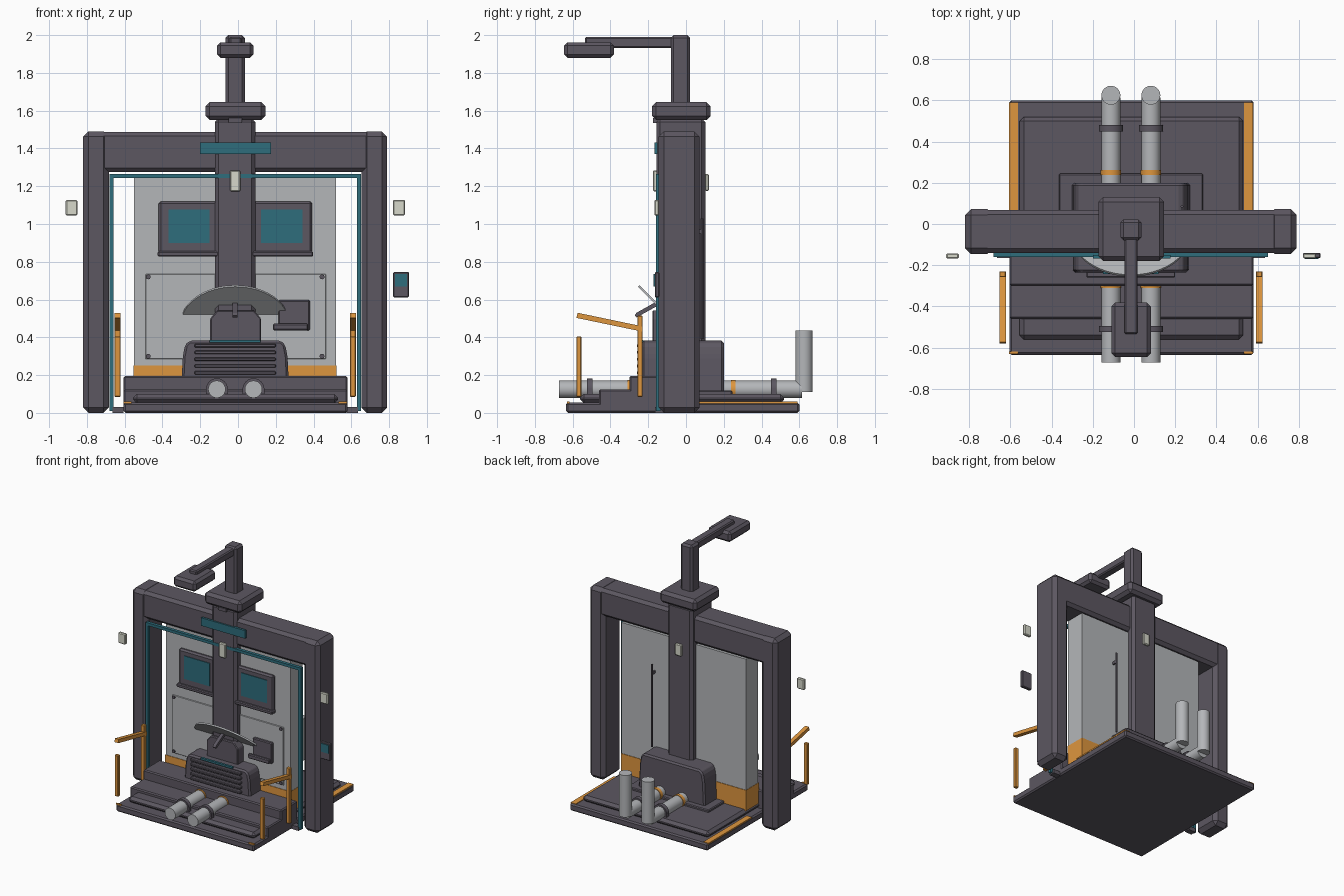
import bpy, bmesh, math
from mathutils import Vector, Matrix

if "Cube" in bpy.data.objects:
    bpy.data.objects.remove(bpy.data.objects["Cube"])


def material(name, r, g, b):
    lin = [((c / 255 + 0.055) / 1.055) ** 2.4 for c in (r, g, b)]
    m = bpy.data.materials.new(name)
    m.diffuse_color = (*lin, 1)
    m.use_nodes = True
    m.node_tree.nodes["Principled BSDF"].inputs["Base Color"].default_value = m.diffuse_color
    return m


DARK = material("charcoal", 92, 87, 97)
GREY = material("light_grey", 180, 182, 185)
TEAL = material("teal", 46, 109, 124)
ORANGE = material("orange", 222, 150, 62)
LAMP = material("lamp_white", 215, 216, 203)
CX = -0.015  # symmetry axis of the gate


def finish(name, bm, mat, bevel=0.0):
    if bevel:
        bmesh.ops.bevel(bm, geom=bm.edges[:], offset=bevel, segments=1, affect='EDGES', clamp_overlap=True)
    bmesh.ops.recalc_face_normals(bm, faces=bm.faces)
    me = bpy.data.meshes.new(name)
    bm.to_mesh(me)
    bm.free()
    me.materials.append(mat)
    ob = bpy.data.objects.new(name, me)
    bpy.context.collection.objects.link(ob)
    return ob


def box(name, x, y, z, mat, bevel=0.0, taper=0.0):
    """Box from (min, max) ranges; taper pulls the top in on all sides."""
    bm = bmesh.new()
    bmesh.ops.create_cube(bm, size=1)
    for v in bm.verts:
        top = v.co.z > 0
        for i, (a, b) in enumerate((x, y, z)):
            s = v.co[i]
            v.co[i] = (a + b) / 2 + s * (b - a) - (2 * s * taper if top and i < 2 else 0)
    return finish(name, bm, mat, bevel)


def prism(name, pts, axis, lo, hi, mat, bevel=0.0):
    """Extrude a 2D profile: axis 'x' uses (y, z) points, 'y' uses (x, z)."""
    bm = bmesh.new()
    place = (lambda p, d: (d, p[0], p[1])) if axis == 'x' else (lambda p, d: (p[0], d, p[1]))
    f = bm.faces.new([bm.verts.new(place(p, lo)) for p in pts])
    ext = bmesh.ops.extrude_face_region(bm, geom=[f])
    step = Vector((hi - lo, 0, 0)) if axis == 'x' else Vector((0, hi - lo, 0))
    bmesh.ops.translate(bm, verts=[g for g in ext['geom'] if isinstance(g, bmesh.types.BMVert)], vec=step)
    return finish(name, bm, mat, bevel)


def rod(name, a, b, r, mat, sides=24):
    a, b = Vector(a), Vector(b)
    bm = bmesh.new()
    bmesh.ops.create_cone(bm, cap_ends=True, segments=sides, radius1=r, radius2=r, depth=(b - a).length)
    rot = (b - a).to_track_quat('Z', 'Y').to_matrix().to_4x4()
    bmesh.ops.transform(bm, matrix=Matrix.Translation((a + b) / 2) @ rot, verts=bm.verts)
    ob = finish(name, bm, mat)
    for p in ob.data.polygons:
        p.use_smooth = sides > 8 and len(p.vertices) == 4
    return ob


# Base plate, raised tier and front steps
box("base_plate", (-0.605, 0.58), (-0.635, 0.6), (0, 0.055), DARK, 0.01)
box("base_tier", (-0.555, 0.53), (-0.56, 0.52), (0.05, 0.1), DARK, 0.02)
box("lower_step", (-0.605, 0.58), (-0.46, -0.28), (0.03, 0.125), DARK, 0.008)
box("upper_step", (-0.605, 0.58), (-0.3, -0.1), (0.03, 0.195), DARK, 0.008)
box("pedestal_apron", (-0.365, 0.335), (-0.1, 0.245), (0.09, 0.118), DARK, 0.006)
for s in (-1, 1):
    x = CX + s * 0.57
    box("edge_stripe", (x - 0.022, x + 0.022), (0.06, 0.59), (0.05, 0.06), ORANGE)
    box("edge_marker", (x - 0.022, x + 0.022), (-0.63, -0.618), (0.05, 0.06), ORANGE)
    x = CX + s * 0.62
    box("base_foot", (x - 0.03, x + 0.03), (-0.165, -0.12), (0, 0.03), DARK)

# Portal frame: two legs and a lintel
for s in (-1, 1):
    x = CX + s * 0.737
    box("frame_leg", (x - 0.068, x + 0.068), (-0.145, 0.072), (0, 1.49), DARK, 0.028)
box("frame_lintel", (-0.79, 0.76), (-0.14, 0.068), (1.275, 1.488), DARK, 0.022)

# Teal trim around the opening
for s in (-1, 1):
    x = CX + s * 0.655
    box("trim_side", (x - 0.011, x + 0.011), (-0.16, -0.135), (0.01, 1.265), TEAL)
box("trim_top", (-0.665, 0.635), (-0.16, -0.135), (1.243, 1.265), TEAL)

# Door panel with skirt, plate and bolts
box("door_panel", (-0.55, 0.52), (-0.1, 0.05), (0.24, 1.265), GREY)
box("door_skirt", (-0.552, 0.522), (-0.104, 0.054), (0.09, 0.25), ORANGE)
box("door_plate", (-0.49, 0.465), (-0.108, -0.1), (0.285, 0.735), GREY, 0.003)
for x in (-0.475, 0.445):
    for z in (0.3, 0.72):
        rod("plate_bolt", (x, -0.1, z), (x, -0.116, z), 0.013, DARK, 10)
rod("rear_conduit", (0.233, 0.085, 0.39), (0.233, 0.085, 1.03), 0.007, DARK, 8)
box("conduit_bracket", (0.227, 0.239), (0.045, 0.085), (0.95, 0.97), DARK)

# Window frame with two panes and a sill
box("window_frame", (-0.42, 0.393), (-0.13, -0.095), (0.84, 1.12), DARK, 0.012)
for x in ((-0.368, -0.15), (0.122, 0.342)):
    box("window_pane", x, (-0.135, -0.129), (0.9, 1.078), TEAL)
box("window_sill", (-0.425, 0.398), (-0.15, -0.1), (0.828, 0.856), DARK, 0.006)

# Keypad housing on the door
box("door_control", (0.215, 0.38), (-0.13, -0.1), (0.435, 0.597), DARK, 0.006)
box("door_handle", (0.185, 0.37), (-0.148, -0.125), (0.437, 0.472), DARK, 0.006)

# Pedestal with louvres
prism("pedestal", [(-0.302, 0.1), (0.272, 0.1), (0.262, 0.3), (0.25, 0.36), (0.228, 0.382),
                   (-0.258, 0.382), (-0.28, 0.36), (-0.292, 0.3)], 'y', -0.235, 0.2, DARK, 0.012)
for i in range(5):
    z = 0.212 + i * 0.036
    box("louvre", (-0.23, 0.2), (-0.26, -0.225), (z - 0.009, z + 0.009), DARK, 0.004)
box("pedestal_strip", (-0.15, 0.12), (-0.243, -0.225), (0.372, 0.387), TEAL)

# Column, flared foot and cap
box("column", (-0.122, 0.092), (-0.157, 0.103), (0.3, 1.56), DARK, 0.02)
prism("column_foot", [(-0.147, 0.37), (0.122, 0.37), (0.122, 0.5), (0.085, 0.543), (-0.11, 0.543), (-0.147, 0.5)],
      'y', -0.178, -0.05, DARK, 0.006)
box("column_cap", (-0.172, 0.145), (-0.18, 0.13), (1.55, 1.645), DARK, 0.022)
box("cap_latch", (-0.05, 0.02), (-0.175, -0.14), (1.535, 1.56), DARK)
box("sign_plate", (-0.2, 0.176), (-0.168, -0.15), (1.37, 1.432), TEAL)

# Mast, overhead arm and head
box("mast", (-0.066, 0.036), (-0.08, 0.022), (1.62, 2.0), DARK, 0.015)
box("overhead_arm", (-0.046, 0.018), (-0.535, -0.06), (1.932, 1.99), DARK, 0.008)
box("overhead_head", (-0.11, 0.082), (-0.645, -0.382), (1.88, 1.962), DARK, 0.018)

# Tilted half-disc shield and lever
bm = bmesh.new()
arc = [bm.verts.new((0.29 * math.cos(math.pi * i / 24), 0, 0.29 * math.sin(math.pi * i / 24))) for i in range(25)]
face = bm.faces.new(arc)
ext = bmesh.ops.extrude_face_region(bm, geom=[face])
bmesh.ops.translate(bm, verts=[g for g in ext['geom'] if isinstance(g, bmesh.types.BMVert)], vec=(0, 0.012, 0))
bmesh.ops.transform(bm, matrix=Matrix.Translation((CX, -0.05, 0.463)) @ Matrix.Rotation(math.radians(45), 4, 'X'),
                    verts=bm.verts)
finish("dial_shield", bm, GREY)
prism("lever", [(-0.272, 0.515), (-0.262, 0.505), (-0.14, 0.573), (-0.155, 0.59), (-0.262, 0.53)],
      'x', CX - 0.013, CX + 0.013, DARK)

# Pipes front and rear, with collars and rings
for s in (-1, 1):
    x = CX + s * 0.097
    z = 0.125
    rod("front_pipe", (x, -0.672, z), (x, -0.25, z), 0.046, GREY)
    rod("rear_pipe", (x, 0.15, z), (x, 0.615, z), 0.046, GREY)
    rod("rear_riser", (x, 0.625, 0.11), (x, 0.625, 0.435), 0.046, GREY)
    for y in (-0.51, 0.465):
        rod("pipe_collar", (x, y - 0.015, z), (x, y + 0.015, z), 0.058, DARK)
        box("pipe_clamp", (x - 0.058, x + 0.058), (y - 0.014, y + 0.014), (0.06, 0.13), DARK)
    for y in (-0.298, 0.25):
        rod("pipe_ring", (x, y - 0.013, z), (x, y + 0.013, z), 0.05, ORANGE)

# Handrails on both sides
for s in (-1, 1):
    x = CX + s * 0.623
    lo, hi = x - 0.016, x + 0.016
    box("rail_rear_post", (lo, hi), (-0.258, -0.23), (0.085, 0.515), ORANGE, 0.004)
    box("rail_front_post", (lo, hi), (-0.58, -0.554), (0.085, 0.405), ORANGE, 0.004)
    prism("rail_bar", [(-0.58, 0.503), (-0.23, 0.43), (-0.23, 0.458), (-0.574, 0.53)], 'x', lo, hi, ORANGE)

# Lamps and side control box
box("lamp_left", (-0.912, -0.85), (-0.168, -0.143), (1.045, 1.128), LAMP, 0.006)
box("lamp_right", (0.82, 0.884), (-0.168, -0.143), (1.045, 1.128), LAMP, 0.006)
box("lamp_front", (-0.043, 0.012), (-0.175, -0.15), (1.172, 1.284), LAMP, 0.006)
box("lamp_rear", (-0.043, 0.012), (0.1, 0.122), (1.175, 1.265), LAMP, 0.006)
box("side_control", (0.82, 0.906), (-0.165, -0.14), (0.612, 0.745), DARK, 0.005)
box("side_screen", (0.83, 0.896), (-0.171, -0.164), (0.67, 0.735), TEAL)
